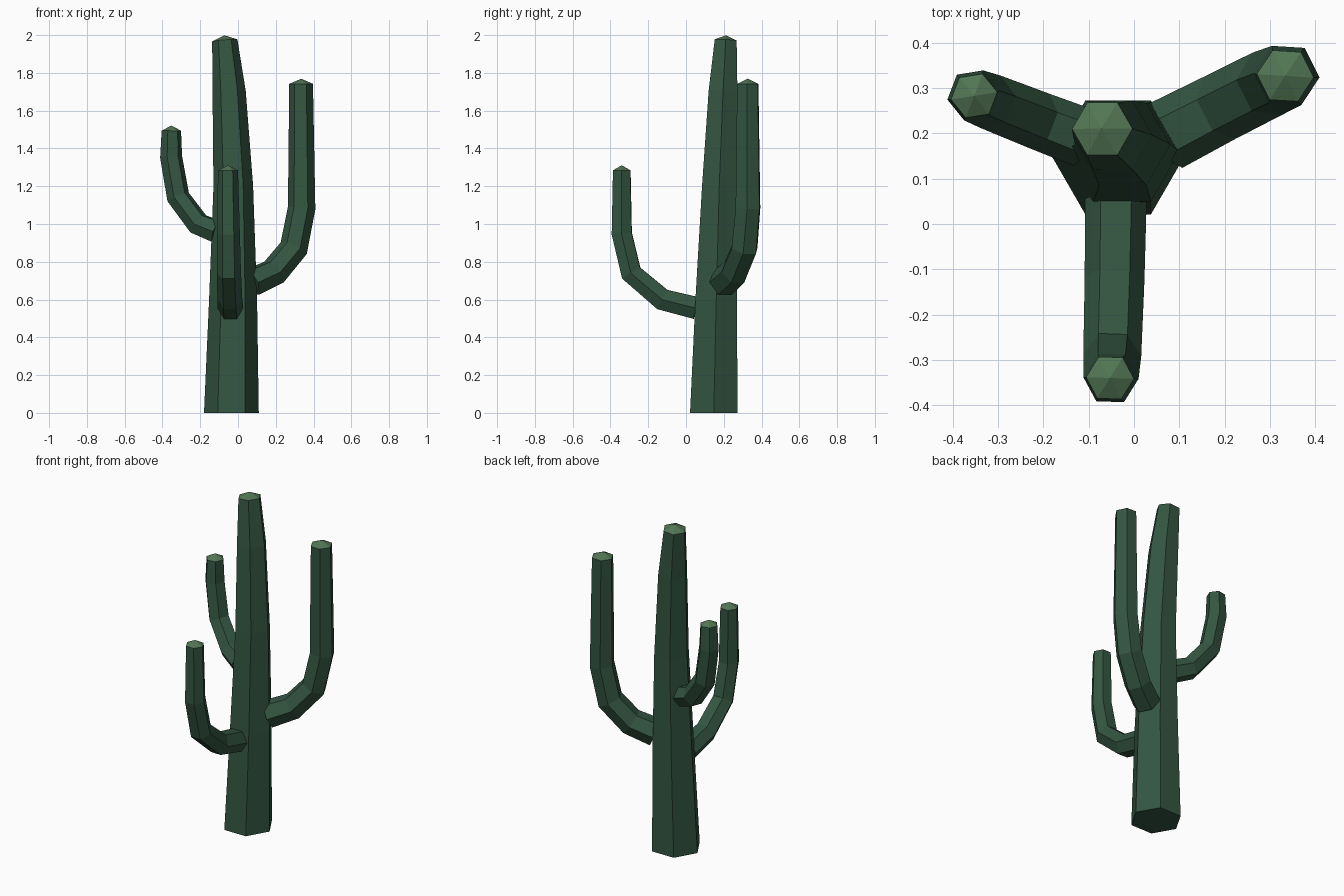
import bpy, bmesh, math
from mathutils import Vector

if "Cube" in bpy.data.objects:
    bpy.data.objects.remove(bpy.data.objects["Cube"])


def material(name, color):
    m = bpy.data.materials.new(name)
    m.diffuse_color = color
    m.use_nodes = True
    m.node_tree.nodes["Principled BSDF"].inputs["Base Color"].default_value = m.diffuse_color
    return m


GREEN = material("cactus_green", (0.034, 0.092, 0.054, 1))
TIP = material("tip_green", (0.085, 0.18, 0.09, 1))


def limb(name, path, side, flat_start=False, cap=0.027):
    """Six-sided tube through (x, y, z, radius) points, with a shallow pointed tip."""
    pts = [Vector(p[:3]) for p in path]
    bm = bmesh.new()
    rings = []
    for i, p in enumerate(path):
        t = Vector()
        if i > 0:
            t += (pts[i] - pts[i - 1]).normalized()
        if i < len(pts) - 1:
            t += (pts[i + 1] - pts[i]).normalized()
        if i == 0 and flat_start:
            t = Vector((0, 0, 1))
        t.normalize()
        n = t.cross(side).normalized()
        u = n.cross(t)
        rings.append([bm.verts.new(pts[i] + p[3] * (math.cos(k * math.pi / 3) * u
                                                    + math.sin(k * math.pi / 3) * n))
                      for k in range(6)])
    for a, b in zip(rings, rings[1:]):
        for k in range(6):
            j = (k + 1) % 6
            bm.faces.new((a[k], a[j], b[j], b[k]))
    bm.faces.new(rings[0][::-1])
    apex = bm.verts.new(pts[-1] + t * cap)
    for k in range(6):
        f = bm.faces.new((rings[-1][k], rings[-1][(k + 1) % 6], apex))
        f.material_index = 1
    bmesh.ops.recalc_face_normals(bm, faces=bm.faces[:])
    me = bpy.data.meshes.new(name)
    bm.to_mesh(me)
    bm.free()
    me.materials.append(GREEN)
    me.materials.append(TIP)
    bpy.context.collection.objects.link(bpy.data.objects.new(name, me))


def arm(name, path):
    # Side vector is horizontal and square to the arm's direction
    d = Vector(path[-1][:3]) - Vector(path[0][:3])
    limb(name, path, Vector((-d.y, d.x, 0)).normalized())


# Tapering, slightly bent trunk
limb("trunk", [(-0.035, 0.147, 0, 0.145),
               (-0.026, 0.16, 0.6, 0.127),
               (-0.025, 0.176, 1.2, 0.105),
               (-0.047, 0.196, 1.7, 0.088),
               (-0.07, 0.21, 1.972, 0.067)], Vector((1, 0, 0)), flat_start=True)

# Three upturned arms
arm("right_arm", [(0.07, 0.195, 0.69, 0.08),
                  (0.19, 0.257, 0.745, 0.077),
                  (0.295, 0.31, 0.872, 0.076),
                  (0.337, 0.328, 1.085, 0.073),
                  (0.334, 0.327, 1.742, 0.063)])
arm("left_arm", [(-0.11, 0.19, 0.96, 0.066),
                 (-0.21, 0.228, 1.0, 0.064),
                 (-0.317, 0.27, 1.143, 0.062),
                 (-0.354, 0.284, 1.355, 0.059),
                 (-0.353, 0.283, 1.494, 0.052)])
arm("front_arm", [(-0.04, 0.055, 0.555, 0.068),
                  (-0.043, -0.125, 0.6, 0.066),
                  (-0.048, -0.29, 0.74, 0.064),
                  (-0.051, -0.34, 0.95, 0.061),
                  (-0.053, -0.34, 1.284, 0.053)])
